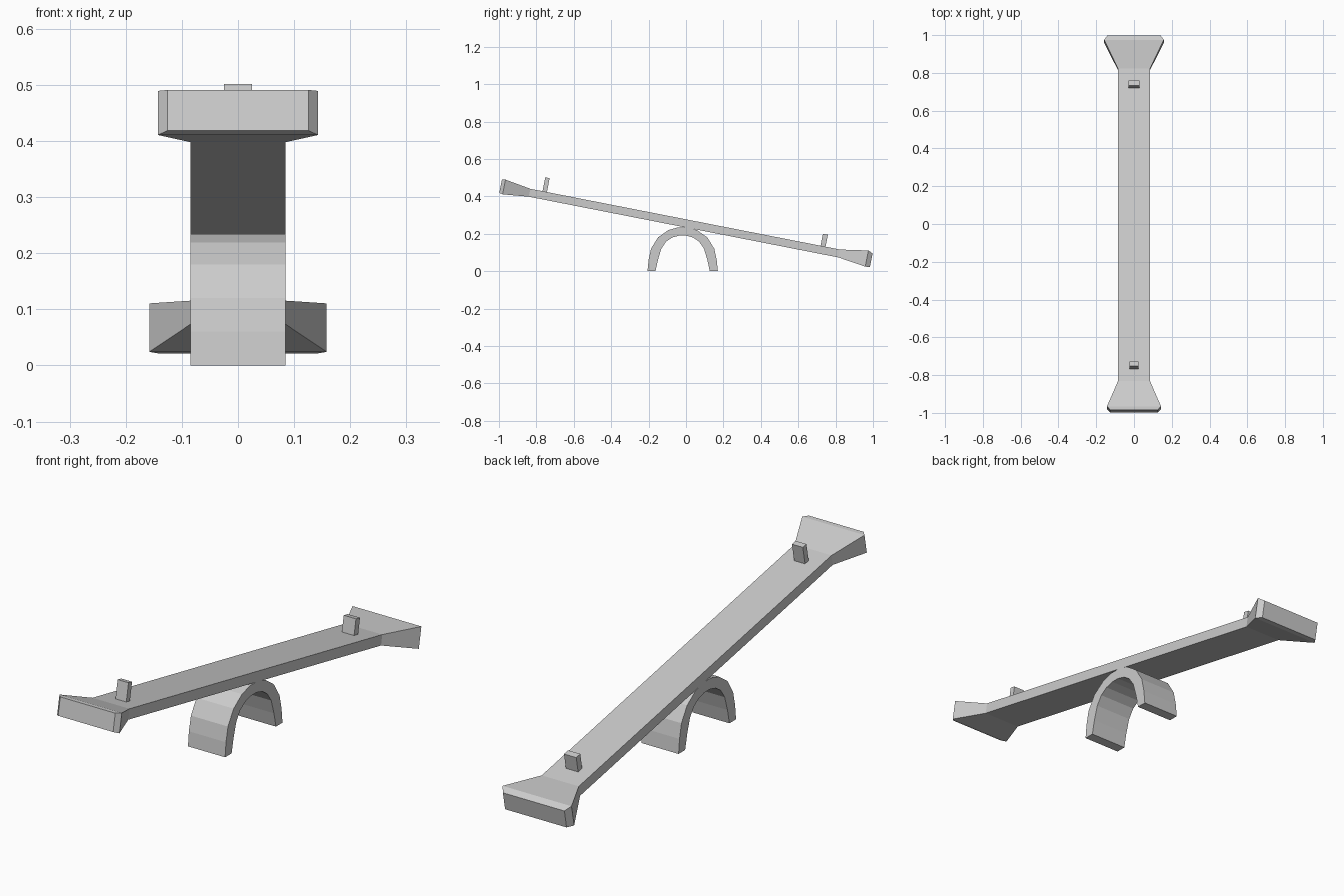
import bpy, bmesh
from math import radians
from mathutils import Matrix

if "Cube" in bpy.data.objects:
    bpy.data.objects.remove(bpy.data.objects["Cube"])

# plank frame: y along the board, z normal to it, tilted so the back end is low
TILT = Matrix.Translation((0, 0, 0.255)) @ Matrix.Rotation(radians(-11.1), 4, 'X')


def finish(name, bm, matrix=None):
    bmesh.ops.recalc_face_normals(bm, faces=bm.faces)
    if matrix:
        bm.transform(matrix)
    mesh = bpy.data.meshes.new(name)
    bm.to_mesh(mesh)
    bm.free()
    obj = bpy.data.objects.new(name, mesh)
    bpy.context.collection.objects.link(obj)
    return obj


def box(name, size, center):
    bm = bmesh.new()
    bmesh.ops.create_cube(bm, size=1)
    bm.transform(TILT @ Matrix.Translation(center) @ Matrix.Diagonal((*size, 1)))
    return finish(name, bm)


# plank with flared, chamfered ends: (y, half width, bottom, top) sections
sections = [
    (-1.011, 0.126, -0.032, 0.042),
    (-0.992, 0.143, -0.036, 0.044),
    (-0.852, 0.085, -0.0215, 0.0215),
    (0.835, 0.085, -0.0215, 0.0215),
    (0.985, 0.158, -0.042, 0.046),
    (1.010, 0.141, -0.040, 0.035),
]
bm = bmesh.new()
rings = [[bm.verts.new(p) for p in ((-w, y, lo), (w, y, lo), (w, y, hi), (-w, y, hi))]
         for y, w, lo, hi in sections]
for a, b in zip(rings, rings[1:]):
    for i in range(4):
        j = (i + 1) % 4
        bm.faces.new((a[i], a[j], b[j], b[i]))
bm.faces.new(rings[0])
bm.faces.new(rings[-1])
finish("plank", bm, TILT)

# hand grips, sunk slightly into the plank
box("front_grip", (0.05, 0.024, 0.087), (0, -0.774, 0.0535))
box("back_grip", (0.056, 0.027, 0.077), (0, 0.743, 0.0485))

# arched support: half profiles (y, z) mirrored about its middle
outer = [(0.188, 0), (0.182, 0.06), (0.169, 0.12), (0.132, 0.18), (0.077, 0.219), (0.025, 0.234)]
inner = [(0.145, 0), (0.132, 0.06), (0.114, 0.12), (0.088, 0.158), (0.055, 0.18), (0.018, 0.19)]


def full(half):
    return half + [(-y, z) for y, z in reversed(half)]


bm = bmesh.new()
loops = [[[bm.verts.new((x, y - 0.018, z)) for y, z in full(h)] for h in (outer, inner)]
         for x in (-0.085, 0.085)]
(lo, li), (ro, ri) = loops
for i in range(len(lo) - 1):
    for a, b in ((lo, li), (ro, ri), (lo, ro), (li, ri)):
        bm.faces.new((a[i], a[i + 1], b[i + 1], b[i]))
for i in (0, -1):
    bm.faces.new((lo[i], ro[i], ri[i], li[i]))
finish("arch_support", bm)
